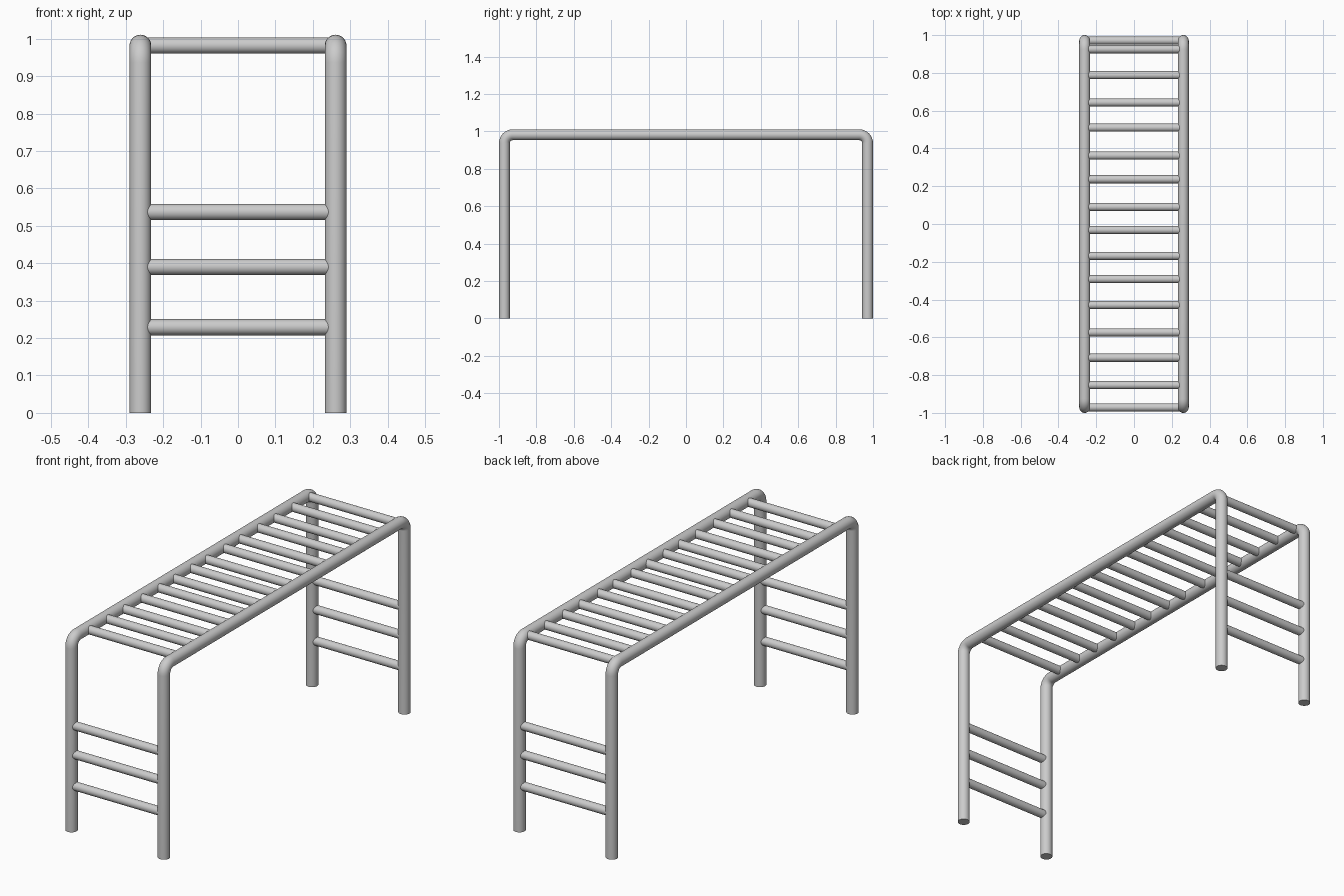
import bpy, bmesh, math
from mathutils import Vector

if "Cube" in bpy.data.objects:
    bpy.data.objects.remove(bpy.data.objects["Cube"])

R_POST, R_RUNG, SIDES = 0.029, 0.0215, 32
X_POST, Y_POST, Z_RAIL, BEND = 0.261, 0.971, 0.982, 0.045


def tube(name, path, normals, side, radius):
    """Sweep a capped round tube along a planar path; side is the plane's normal."""
    bm = bmesh.new()
    rings = []
    for p, n in zip(path, normals):
        rings.append([bm.verts.new(p + radius * (math.cos(a) * n + math.sin(a) * side))
                      for a in (2 * math.pi * i / SIDES for i in range(SIDES))])
    for a, b in zip(rings, rings[1:]):
        for i in range(SIDES):
            j = (i + 1) % SIDES
            bm.faces.new((a[i], a[j], b[j], b[i]))
    bm.faces.new(rings[0])
    bm.faces.new(rings[-1])
    bmesh.ops.recalc_face_normals(bm, faces=bm.faces)
    mesh = bpy.data.meshes.new(name)
    bm.to_mesh(mesh)
    bm.free()
    obj = bpy.data.objects.new(name, mesh)
    bpy.context.collection.objects.link(obj)
    bpy.ops.object.select_all(action='DESELECT')
    obj.select_set(True)
    bpy.context.view_layer.objects.active = obj
    bpy.ops.object.shade_smooth_by_angle(angle=math.radians(40))


def rung(name, y, z):
    path = [Vector((s * X_POST, y, z)) for s in (-1, 1)]
    tube(name, path, [Vector((0, 0, 1))] * 2, Vector((0, 1, 0)), R_RUNG)


# Side frames: leg, bend, top rail, bend, leg in one tube
for label, x in (("left", -X_POST), ("right", X_POST)):
    path, normals = [Vector((x, -Y_POST, 0))], [Vector((0, -1, 0))]
    for sign, start in ((-1, 180), (1, 90)):
        for k in range(9):
            a = math.radians(start - 90 * k / 8)
            n = Vector((0, math.cos(a), math.sin(a)))
            path.append(Vector((x, sign * (Y_POST - BEND), Z_RAIL - BEND)) + BEND * n)
            normals.append(n)
    path.append(Vector((x, Y_POST, 0)))
    normals.append(Vector((0, 1, 0)))
    tube(label + "_frame", path, normals, Vector((1, 0, 0)), R_POST)

# Overhead rungs, unevenly spaced
for i, y in enumerate((0.925, 0.788, 0.643, 0.51, 0.362, 0.237, 0.09, -0.032,
                       -0.169, -0.292, -0.429, -0.574, -0.708, -0.853)):
    rung(f"overhead_rung_{i + 1}", y, Z_RAIL)

# Climbing rungs between the legs at each end
for label, y in (("front", -Y_POST), ("back", Y_POST)):
    for i, z in enumerate((0.229, 0.39, 0.537)):
        rung(f"{label}_ladder_rung_{i + 1}", y, z)
